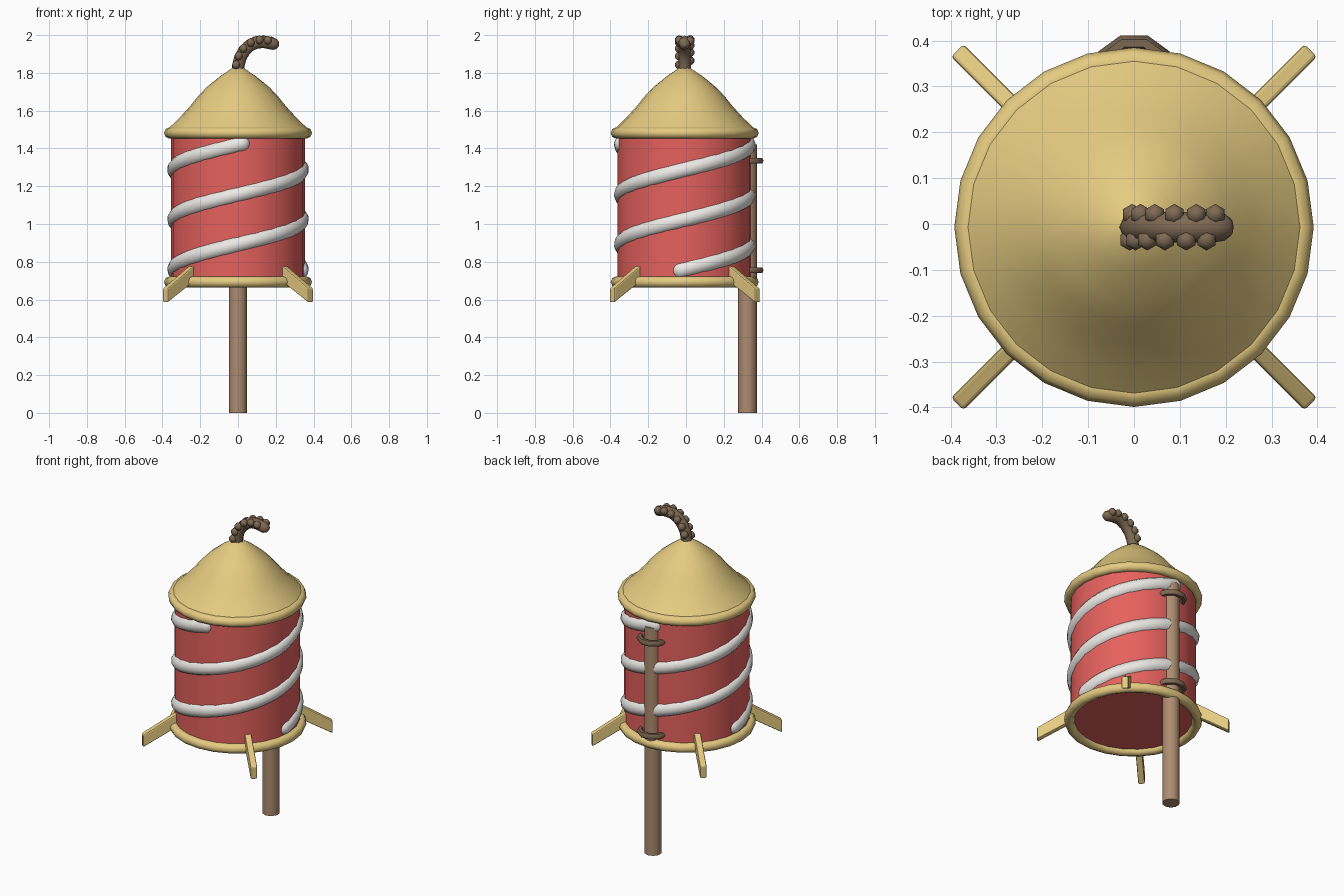
import bpy, bmesh
from math import pi, sin, cos, radians
from mathutils import Vector, Matrix

if "Cube" in bpy.data.objects:
    bpy.data.objects.remove(bpy.data.objects["Cube"])

CY = -0.007  # y of the rocket axis


def material(name, rgb):
    m = bpy.data.materials.new(name)
    m.diffuse_color = (*rgb, 1)
    m.use_nodes = True
    m.node_tree.nodes["Principled BSDF"].inputs["Base Color"].default_value = m.diffuse_color
    return m


gold = material("gold", (0.79, 0.60, 0.22))
red = material("red", (0.79, 0.12, 0.11))
white = material("white", (0.83, 0.82, 0.79))
wood = material("wood", (0.42, 0.26, 0.16))
rope = material("rope", (0.21, 0.14, 0.085))


def finish(ob, name, mat, smooth=40):
    ob.name = name
    ob.data.materials.append(mat)
    if smooth:
        bpy.ops.object.select_all(action='DESELECT')
        ob.select_set(True)
        bpy.context.view_layer.objects.active = ob
        bpy.ops.object.shade_smooth_by_angle(angle=radians(smooth))
    return ob


def from_bmesh(bm, name, mat, smooth=40):
    bmesh.ops.recalc_face_normals(bm, faces=bm.faces)
    me = bpy.data.meshes.new(name)
    bm.to_mesh(me)
    bm.free()
    ob = bpy.data.objects.new(name, me)
    bpy.context.collection.objects.link(ob)
    return finish(ob, name, mat, smooth)


def lathe(profile, name, mat, steps=24):
    bm = bmesh.new()
    vs = [bm.verts.new((r, 0, z)) for r, z in profile]
    es = [bm.edges.new(p) for p in zip(vs, vs[1:])]
    bmesh.ops.spin(bm, geom=vs + es, cent=(0, 0, 0), axis=(0, 0, 1),
                   angle=2 * pi, steps=steps)
    bmesh.ops.remove_doubles(bm, verts=bm.verts, dist=1e-4)
    ob = from_bmesh(bm, name, mat)
    ob.location.y = CY
    return ob


def ring(name, mat, loc, major, minor, n, m):
    bpy.ops.mesh.primitive_torus_add(location=loc, major_radius=major, minor_radius=minor,
                                     major_segments=n, minor_segments=m)
    return finish(bpy.context.object, name, mat, 60)


def tube(points, radii, depth, name, mat, res):
    cu = bpy.data.curves.new(name, 'CURVE')
    cu.dimensions = '3D'
    cu.bevel_depth, cu.bevel_resolution, cu.use_fill_caps = depth, res, True
    sp = cu.splines.new('POLY')
    sp.points.add(len(points) - 1)
    for p, co, r in zip(sp.points, points, radii):
        p.co, p.radius = (*co, 1), r
    sp.use_smooth = True
    ob = bpy.data.objects.new(name, cu)
    bpy.context.collection.objects.link(ob)
    cu.materials.append(mat)
    return ob


# Body, nose cone and the two rims
lathe([(0, 0.69), (0.355, 0.69), (0.355, 1.485), (0, 1.485)], "body", red)
lathe([(0, 1.485), (0.362, 1.485), (0.362, 1.512), (0.31, 1.562), (0.255, 1.622), (0.21, 1.678),
       (0.165, 1.725), (0.095, 1.782), (0.03, 1.826), (0, 1.83)], "nose_cone", gold)
ring("top_rim", gold, (0, CY, 1.482), 0.362, 0.03, 24, 8)
ring("bottom_rim", gold, (0, CY, 0.693), 0.362, 0.03, 24, 8)

# Two opposed spiral stripes, 1.25 turns each, with rounded ends
for k in range(2):
    R, r, n = 0.33, 0.045, 60
    a0, a1 = -0.06, 2.5 * pi + 0.06
    cap = [-0.13, -0.115, -0.08, -0.04]
    angles = ([a0 + c for c in cap] + [a0 + (a1 - a0) * i / n for i in range(n + 1)]
              + [a1 - c for c in reversed(cap)])
    ends = [0.05, 0.47, 0.79, 0.95]
    radii = ends + [1] * (n + 1) + ends[::-1]
    pts = [(R * cos(a + k * pi), CY + R * sin(a + k * pi), 0.76 + 0.66 * a / (2.5 * pi))
           for a in angles]
    tube(pts, radii, r, f"spiral_stripe_{k + 1}", white, 3)

# Four swept fins on the diagonals
for k in range(4):
    bm = bmesh.new()
    outline = [(0.32, 0.71), (0.545, 0.583), (0.545, 0.66), (0.32, 0.797)]
    f = bm.faces.new([bm.verts.new((x, -0.019, z)) for x, z in outline])
    ext = bmesh.ops.extrude_face_region(bm, geom=[f])
    bmesh.ops.translate(bm, vec=(0, 0.038, 0),
                        verts=[v for v in ext["geom"] if isinstance(v, bmesh.types.BMVert)])
    fin = from_bmesh(bm, f"fin_{k + 1}", gold, 0)
    fin.location.y = CY
    fin.rotation_euler.z = pi / 4 + k * pi / 2
    bev = fin.modifiers.new("bevel", 'BEVEL')
    bev.width, bev.segments = 0.007, 2

# Guide stick and its two ties
bpy.ops.mesh.primitive_cylinder_add(vertices=10, radius=0.05, depth=1.42, location=(0, 0.325, 0.71))
finish(bpy.context.object, "guide_stick", wood)
for i, z in enumerate((0.755, 1.335)):
    tie = ring(f"stick_tie_{i + 1}", rope, (0, 0.32, z), 0.078, 0.018, 10, 6)
    tie.rotation_euler.z = pi / 10 * 0

# Curved fuse
path = [Vector((x, CY, z)) for x, z in
        ((0, 1.80), (0.002, 1.84), (0.012, 1.88), (0.032, 1.915), (0.062, 1.945),
         (0.10, 1.962), (0.14, 1.964), (0.175, 1.957), (0.197, 1.95), (0.21, 1.945), (0.216, 1.943))]
tube(path, [1] * 8 + [0.9, 0.6, 0.1], 0.033, "fuse", rope, 2)

# Twisted strand beads along both sides of the fuse
bm = bmesh.new()
for i in range(12):
    t = 1 + i * 6 / 11
    j = min(int(t), 6)
    p = path[j].lerp(path[j + 1], t - j)
    d = (path[j + 1] - path[j]).normalized()
    out = Vector((-d.z, 0, d.x))
    side = Vector((0, 1 if i % 2 else -1, 0))
    bmesh.ops.create_uvsphere(bm, u_segments=6, v_segments=5, radius=0.024,
                              matrix=Matrix.Translation(p + side * 0.028 + out * 0.012))
from_bmesh(bm, "fuse_strands", rope, 60)
